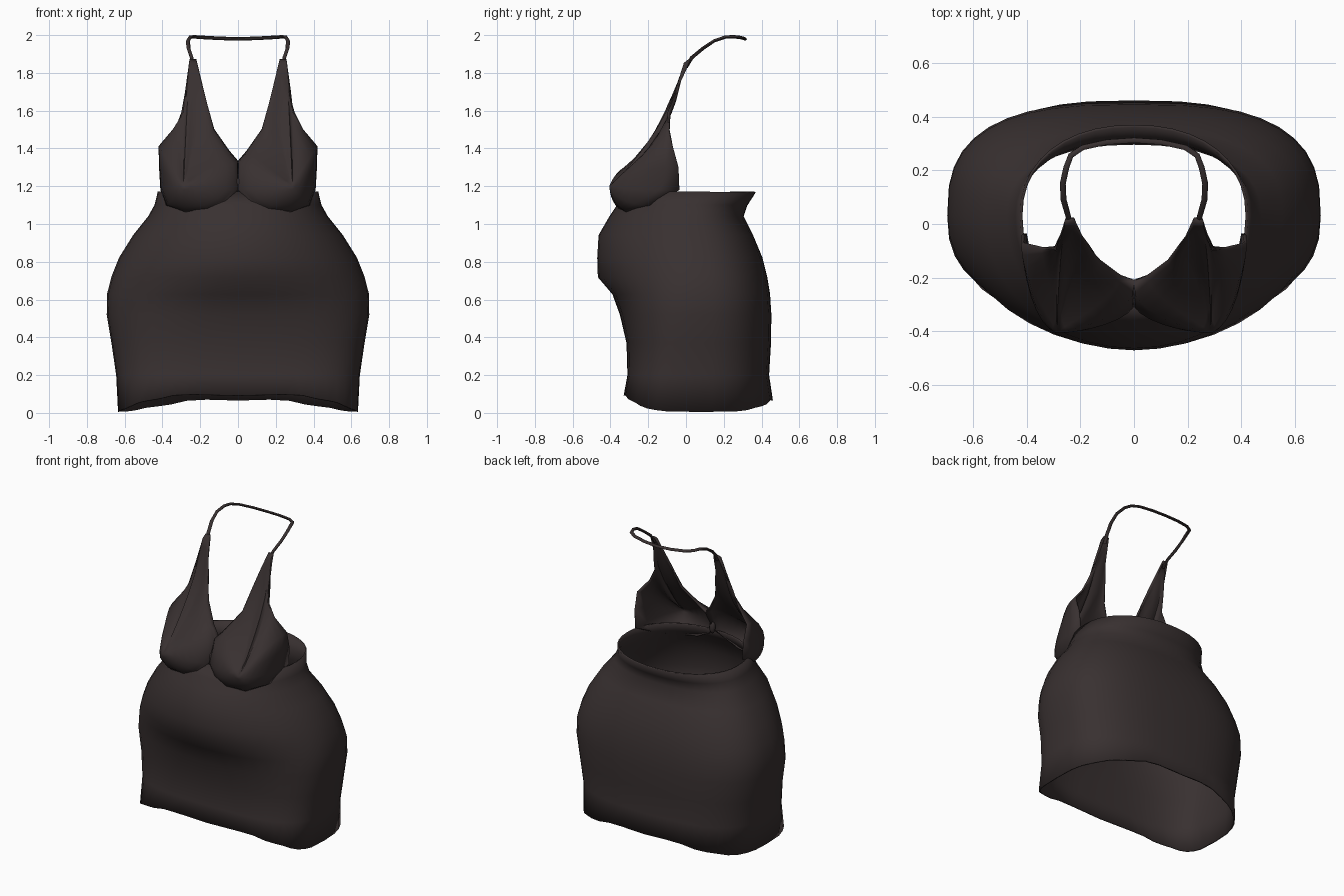
import bpy, bmesh, math
from mathutils import Vector

cube = bpy.data.objects.get("Cube")
if cube:
    bpy.data.objects.remove(cube)

fabric = bpy.data.materials.new("dark_brown_fabric")
fabric.use_nodes = True
COLOR = (0.04, 0.03, 0.03, 1)
fabric.diffuse_color = COLOR
bsdf = fabric.node_tree.nodes["Principled BSDF"]
bsdf.inputs["Base Color"].default_value = COLOR
bsdf.inputs["Roughness"].default_value = 0.9


def finish(name, bm, thickness=0, mirror=False):
    """Turn a bmesh into a smooth fabric object."""
    bmesh.ops.recalc_face_normals(bm, faces=bm.faces)
    mesh = bpy.data.meshes.new(name)
    bm.to_mesh(mesh)
    bm.free()
    mesh.materials.append(fabric)
    obj = bpy.data.objects.new(name, mesh)
    bpy.context.collection.objects.link(obj)
    bpy.ops.object.select_all(action="DESELECT")
    obj.select_set(True)
    bpy.context.view_layer.objects.active = obj
    bpy.ops.object.shade_smooth_by_angle(angle=math.radians(60))
    if mirror:
        obj.modifiers.new("mirror", "MIRROR")
    if thickness:
        shell = obj.modifiers.new("cloth_thickness", "SOLIDIFY")
        shell.thickness = thickness
        shell.offset = 0
    return obj


def loft(bm, rings):
    """Bridge closed rings of equal length; returns the last ring's verts."""
    prev = None
    for ring in rings:
        cur = [bm.verts.new(p) for p in ring]
        if prev:
            n = len(cur)
            for i in range(n):
                j = (i + 1) % n
                bm.faces.new((prev[i], prev[j], cur[j], cur[i]))
        prev = cur
    return prev


# Skirt: height, half width, front y, back y, front and back squareness
SKIRT = [
    (0.00, 0.63, -0.325, 0.455, 3.8, 2.8),
    (0.20, 0.64, -0.305, 0.435, 3.2, 2.8),
    (0.37, 0.665, -0.31, 0.445, 2.8, 2.8),
    (0.52, 0.69, -0.345, 0.447, 2.5, 2.8),
    (0.63, 0.688, -0.385, 0.44, 2.2, 2.8),
    (0.72, 0.665, -0.462, 0.425, 1.95, 2.7),
    (0.82, 0.625, -0.465, 0.40, 1.95, 2.6),
    (0.94, 0.55, -0.458, 0.35, 2.0, 2.5),
    (1.04, 0.47, -0.40, 0.30, 2.1, 2.3),
    (1.10, 0.437, -0.36, 0.32, 2.2, 2.2),
    (1.17, 0.42, -0.31, 0.365, 2.2, 2.2),
]
SEGMENTS = 40


def skirt_ring(row, z, half, front, back, front_power, back_power):
    cy, points = 0.03, []
    for i in range(SEGMENTS):
        a = math.tau * i / SEGMENTS
        c, s = math.cos(a), math.sin(a)
        p, depth = (back_power, back - cy) if s > 0 else (front_power, cy - front)
        x = half * math.copysign(abs(c) ** (2 / p), c)
        y = cy + depth * math.copysign(abs(s) ** (2 / p), s)
        height = z
        if row == 0:  # hem rises at the middle of the front and back
            height = 0.006 + (0.06 * s ** 4 if s > 0 else 0.085 * s * s)
            height += 0.012 * math.sin(a * 6) ** 2 * s * s
        points.append((x, y, height))
    return points


bm = bmesh.new()
loft(bm, [skirt_ring(i, *r) for i, r in enumerate(SKIRT)])
finish("skirt", bm, 0.01)

# Halter cup: rim loop from the strap tip down the outer edge and back up
RIM = [Vector(p) for p in (
    (0.255, 0.02, 1.87), (0.275, -0.055, 1.70), (0.295, -0.095, 1.59),
    (0.34, -0.09, 1.50), (0.415, -0.07, 1.41), (0.412, -0.04, 1.30),
    (0.405, -0.035, 1.18), (0.375, -0.19, 1.10), (0.28, -0.32, 1.065),
    (0.15, -0.345, 1.075), (0.06, -0.335, 1.12), (0.0, -0.30, 1.18),
    (0.0, -0.21, 1.33), (0.05, -0.19, 1.385), (0.13, -0.13, 1.50),
    (0.165, -0.085, 1.64), (0.195, -0.04, 1.75), (0.222, 0.02, 1.87),
)]
TIP = Vector((0.285, -0.40, 1.20))


def cup_ring(s):
    points = []
    for r in RIM:
        # Round dome low down, easing to a hollow sweep toward the strap
        rise = min(max((r.z - 1.36) / 0.18, 0), 1)
        f = (1 - rise) * (1 - s * s) ** 0.55 + rise * (1 - s) ** 1.8
        p = TIP.lerp(r, s)
        p.y = r.y + (TIP.y - r.y) * f
        points.append(p)
    return points


bm = bmesh.new()
last = loft(bm, [cup_ring(s) for s in (1, 0.97, 0.9, 0.78, 0.62, 0.45, 0.28, 0.12)])
tip = bm.verts.new(TIP)
for i, v in enumerate(last):
    bm.faces.new((v, last[(i + 1) % len(last)], tip))
inner = [v for v in bm.verts if not v.is_boundary and v is not tip]
for _ in range(4):
    bmesh.ops.smooth_vert(bm, verts=inner, factor=0.5, use_axis_y=True)
finish("cups", bm, 0.012, mirror=True)


def cord(name, path, width, height):
    """Flat-sided band swept along a path."""
    bm, rings = bmesh.new(), []
    pts = [Vector(p) for p in path]
    for i, p in enumerate(pts):
        t = (pts[min(i + 1, len(pts) - 1)] - pts[max(i - 1, 0)]).normalized()
        side = t.cross(Vector((0, 0.5, 1))).normalized()
        up = side.cross(t)
        rings.append([p + side * width * math.cos(a) + up * height * math.sin(a)
                      for a in (math.tau * k / 6 for k in range(6))])
    end = loft(bm, rings)
    bm.faces.new(end)
    bm.verts.ensure_lookup_table()
    bm.faces.new(bm.verts[:6])
    return finish(name, bm)


# Neck strap: half path mirrored into one continuous loop
half = [(0.236, 0.0, 1.83), (0.245, 0.03, 1.88), (0.262, 0.09, 1.93),
        (0.265, 0.15, 1.97), (0.252, 0.21, 1.99), (0.235, 0.255, 1.991),
        (0.19, 0.285, 1.988), (0.10, 0.305, 1.983)]
path = half + [(0, 0.312, 1.98)] + [(-x, y, z) for x, y, z in reversed(half)]
cord("neck_strap", path, 0.011, 0.009)

# Small gather joining the cups
bm = bmesh.new()
bmesh.ops.create_icosphere(bm, subdivisions=2, radius=0.03)
for v in bm.verts:
    v.co = Vector((v.co.x * 0.7, v.co.y * 0.6 - 0.285, v.co.z * 1.5 + 1.2))
finish("center_gather", bm)
